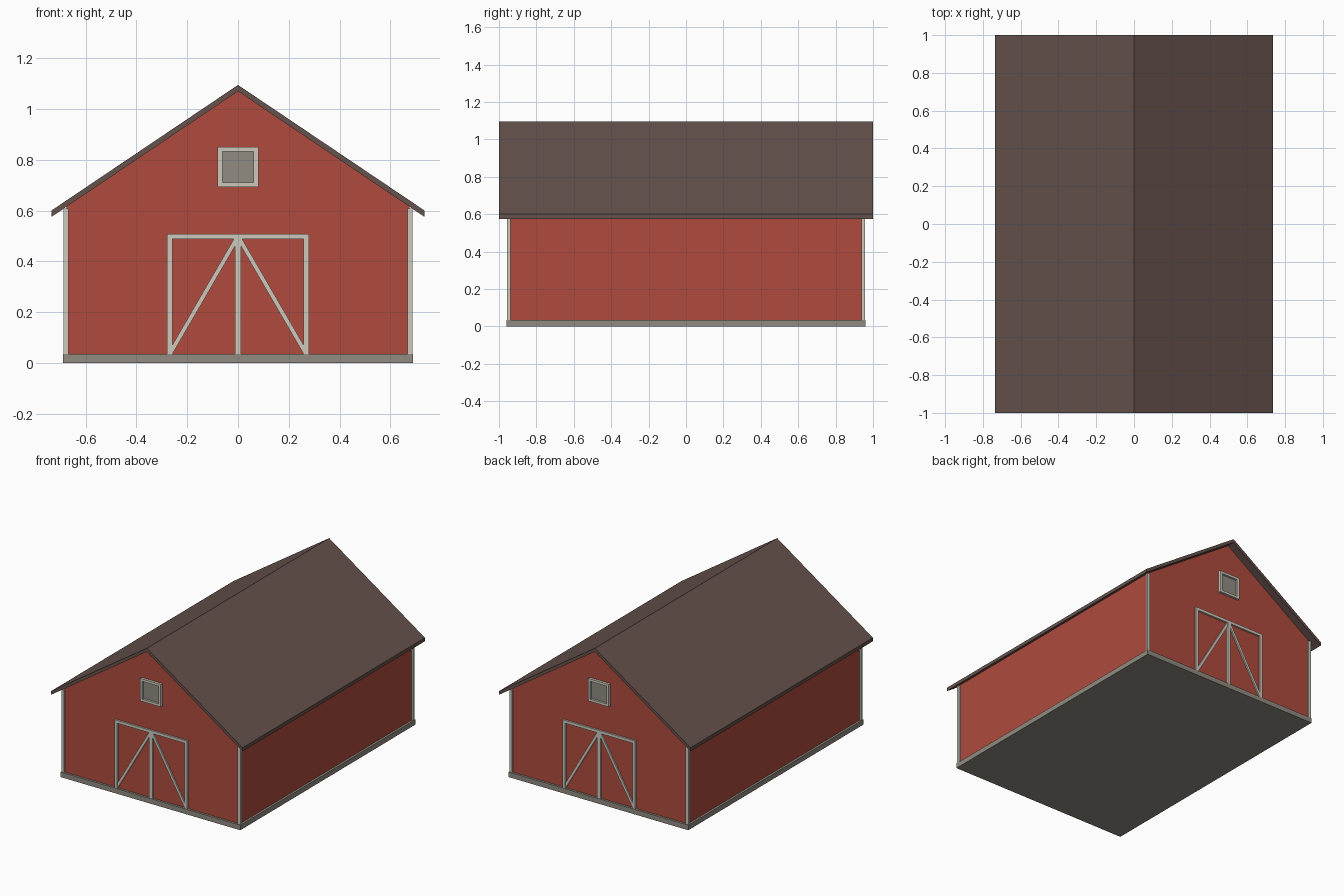
import bpy
import bmesh
from math import atan2, hypot
from mathutils import Matrix

cube = bpy.data.objects.get("Cube")
if cube:
    bpy.data.objects.remove(cube, do_unlink=True)


def material(name, srgb):
    color = [(c / 255) ** 2.2 for c in srgb] + [1]
    mat = bpy.data.materials.new(name)
    mat.use_nodes = True
    mat.diffuse_color = color
    bsdf = mat.node_tree.nodes["Principled BSDF"]
    bsdf.inputs["Base Color"].default_value = color
    bsdf.inputs["Roughness"].default_value = 0.9
    return mat


RED = material("barn red", (174, 76, 64))
TRIM = material("trim white", (204, 199, 187))
STONE = material("stone grey", (144, 139, 129))
BROWN = material("roof brown", (102, 83, 78))


def finish(name, bm, mat):
    bmesh.ops.recalc_face_normals(bm, faces=bm.faces)
    mesh = bpy.data.meshes.new(name)
    bm.to_mesh(mesh)
    bm.free()
    mesh.materials.append(mat)
    obj = bpy.data.objects.new(name, mesh)
    bpy.context.collection.objects.link(obj)
    return obj


def box(name, x, y, z, mat):
    """Box spanning the given (low, high) ranges."""
    bm = bmesh.new()
    bmesh.ops.create_cube(bm, size=1)
    for v in bm.verts:
        v.co = [(a + b) / 2 + c * (b - a) for c, (a, b) in zip(v.co, (x, y, z))]
    return finish(name, bm, mat)


def prism(name, outline, half_depth, mat):
    """Extrude an x-z outline along y."""
    bm = bmesh.new()
    face = bm.faces.new([bm.verts.new((x, -half_depth, z)) for x, z in outline])
    new = bmesh.ops.extrude_face_region(bm, geom=[face])["geom"]
    verts = [g for g in new if isinstance(g, bmesh.types.BMVert)]
    bmesh.ops.translate(bm, verts=verts, vec=(0, 2 * half_depth, 0))
    return finish(name, bm, mat)


def brace(name, start, end, width, y, mat):
    """Sloping board between two x-z points."""
    dx, dz = end[0] - start[0], end[1] - start[1]
    obj = box(name, (0, hypot(dx, dz)), y, (-width / 2, width / 2), mat)
    obj.data.transform(Matrix.Translation((start[0], 0, start[1]))
                       @ Matrix.Rotation(-atan2(dz, dx), 4, "Y"))
    return obj


# Sizes
BASE = 0.035
RIDGE, SLOPE, THICK = 1.07, 0.673, 0.025
WALL_X, WALL_Y = 0.675, 0.945
EAVE_X = 0.735


def under(x):
    return RIDGE - SLOPE * abs(x)


# Foundation, walls and roof
box("foundation", (-0.69, 0.69), (-0.96, 0.96), (0, BASE), STONE)
prism("walls", [(-WALL_X, BASE), (WALL_X, BASE), (WALL_X, under(WALL_X)),
                (0, RIDGE), (-WALL_X, under(WALL_X))], WALL_Y, RED)
eave = under(EAVE_X)
prism("roof", [(-EAVE_X, eave), (0, RIDGE), (EAVE_X, eave),
               (EAVE_X, eave + THICK), (0, RIDGE + THICK),
               (-EAVE_X, eave + THICK)], 1, BROWN)

# Corner posts
for sx, side in ((1, "left"), (-1, "right")):
    for sy, end in ((-1, "front"), (1, "back")):
        box(f"{end}_{side}_corner_post", sorted((sx * 0.667, sx * 0.687)),
            sorted((sy * 0.938, sy * 0.956)), (BASE, under(0.687)), TRIM)

# Double doors and loft window on both gable ends
for sy, end in ((-1, "front"), (1, "back")):
    def span(out):
        return sorted((sy * (WALL_Y - 0.01), sy * out))

    frame_y, brace_y = span(0.957), span(0.955)
    box(f"{end}_door_header", (-0.28, 0.28), frame_y, (0.488, 0.508), TRIM)
    box(f"{end}_door_middle", (-0.012, 0.012), frame_y, (BASE, 0.488), TRIM)
    for sx, side in ((1, "left"), (-1, "right")):
        box(f"{end}_{side}_door_jamb", sorted((sx * 0.258, sx * 0.28)),
            frame_y, (BASE, 0.488), TRIM)
        brace(f"{end}_{side}_door_brace", (sx * 0.265, 0.042),
              (sx * 0.008, 0.485), 0.018, brace_y, TRIM)
        box(f"{end}_{side}_window_frame", sorted((sx * 0.062, sx * 0.08)),
            span(0.962), (0.693, 0.85), TRIM)
    for z, part in ((0.693, "sill"), (0.833, "head")):
        box(f"{end}_window_{part}", (-0.062, 0.062), span(0.962),
            (z, z + 0.017), TRIM)
    box(f"{end}_window_pane", (-0.062, 0.062), span(0.948),
        (0.71, 0.833), STONE)
